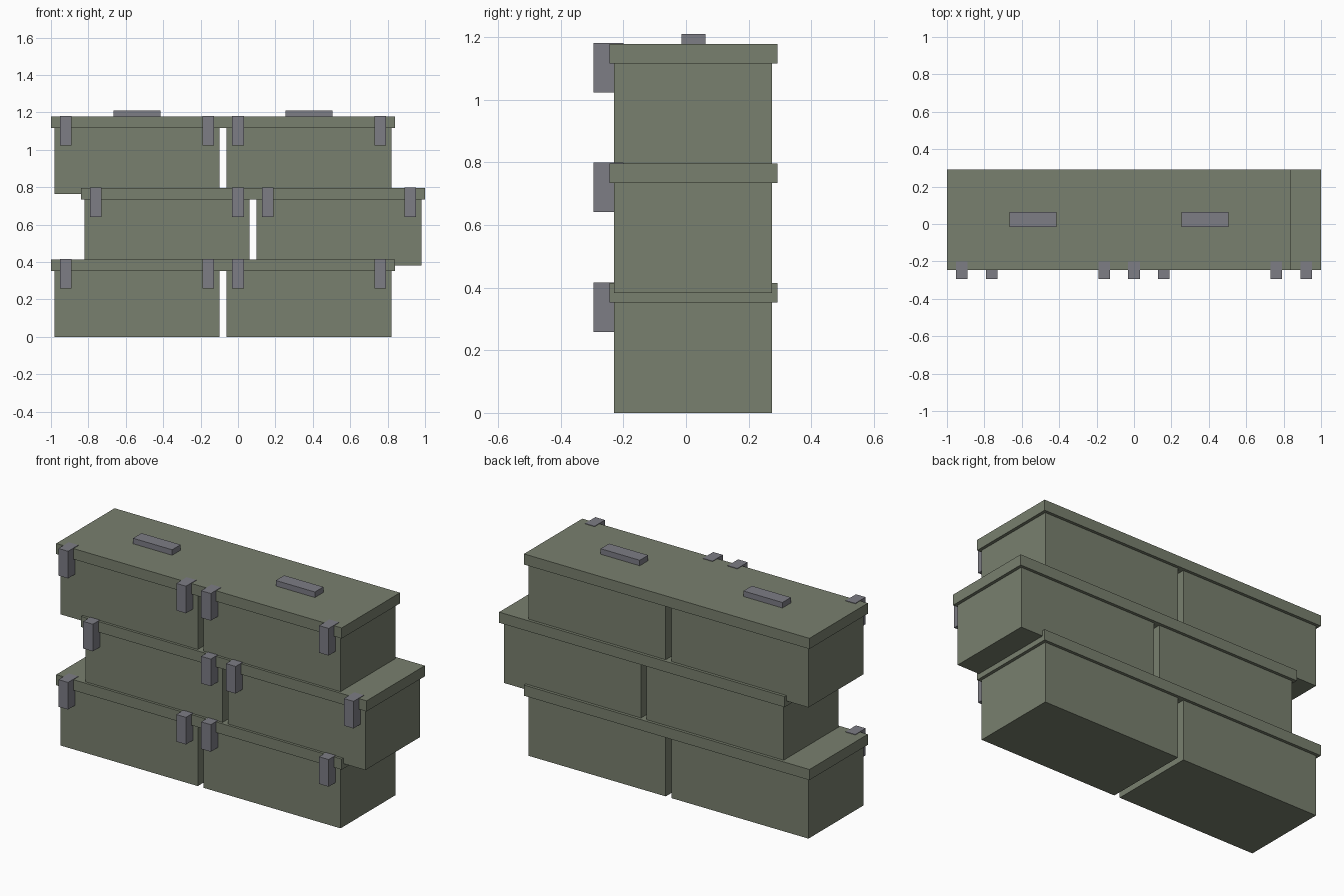
import bpy

if "Cube" in bpy.data.objects:
    bpy.data.objects.remove(bpy.data.objects["Cube"], do_unlink=True)


def material(name, color):
    mat = bpy.data.materials.new(name)
    mat.use_nodes = True
    mat.diffuse_color = color
    mat.node_tree.nodes["Principled BSDF"].inputs["Base Color"].default_value = color
    return mat


OLIVE = material("olive green", (0.19, 0.215, 0.156, 1))
GREY = material("metal grey", (0.205, 0.205, 0.235, 1))


def block(name, x, y, z, mat):
    """Box spanning the (low, high) range given on each axis."""
    spans = (x, y, z)
    bpy.ops.mesh.primitive_cube_add(size=1, location=[(a + b) / 2 for a, b in spans])
    obj = bpy.context.object
    obj.name = name
    obj.scale = [b - a for a, b in spans]
    bpy.ops.object.transform_apply(location=False, rotation=False, scale=True)
    obj.data.materials.append(mat)


def around(center, width):
    return (center - width / 2, center + width / 2)


def crate(label, x, z):
    # Body and overhanging lid
    block(label + "_body", around(x, 0.884), (-0.23, 0.275), (z, z + 0.37), OLIVE)
    block(label + "_lid", around(x, 0.92), (-0.245, 0.292), (z + 0.352, z + 0.414), OLIVE)
    # Front clasps hooked over the lid edge
    for side, dx in (("right", -0.38), ("left", 0.38)):
        block(f"{label}_{side}_clasp", around(x + dx, 0.062), (-0.295, -0.2),
              (z + 0.259, z + 0.417), GREY)
    # Handle on the lid
    block(label + "_handle", around(x, 0.252), (-0.015, 0.063), (z + 0.39, z + 0.446), GREY)


# Three staggered rows of two crates, each row resting into the lids below
for row, shift in (("lower", -0.08), ("middle", 0.08), ("upper", -0.08)):
    level = ("lower", "middle", "upper").index(row) * 0.382
    for side, dx in (("right", -0.46), ("left", 0.46)):
        crate(f"{row}_{side}_crate", shift + dx, level)
